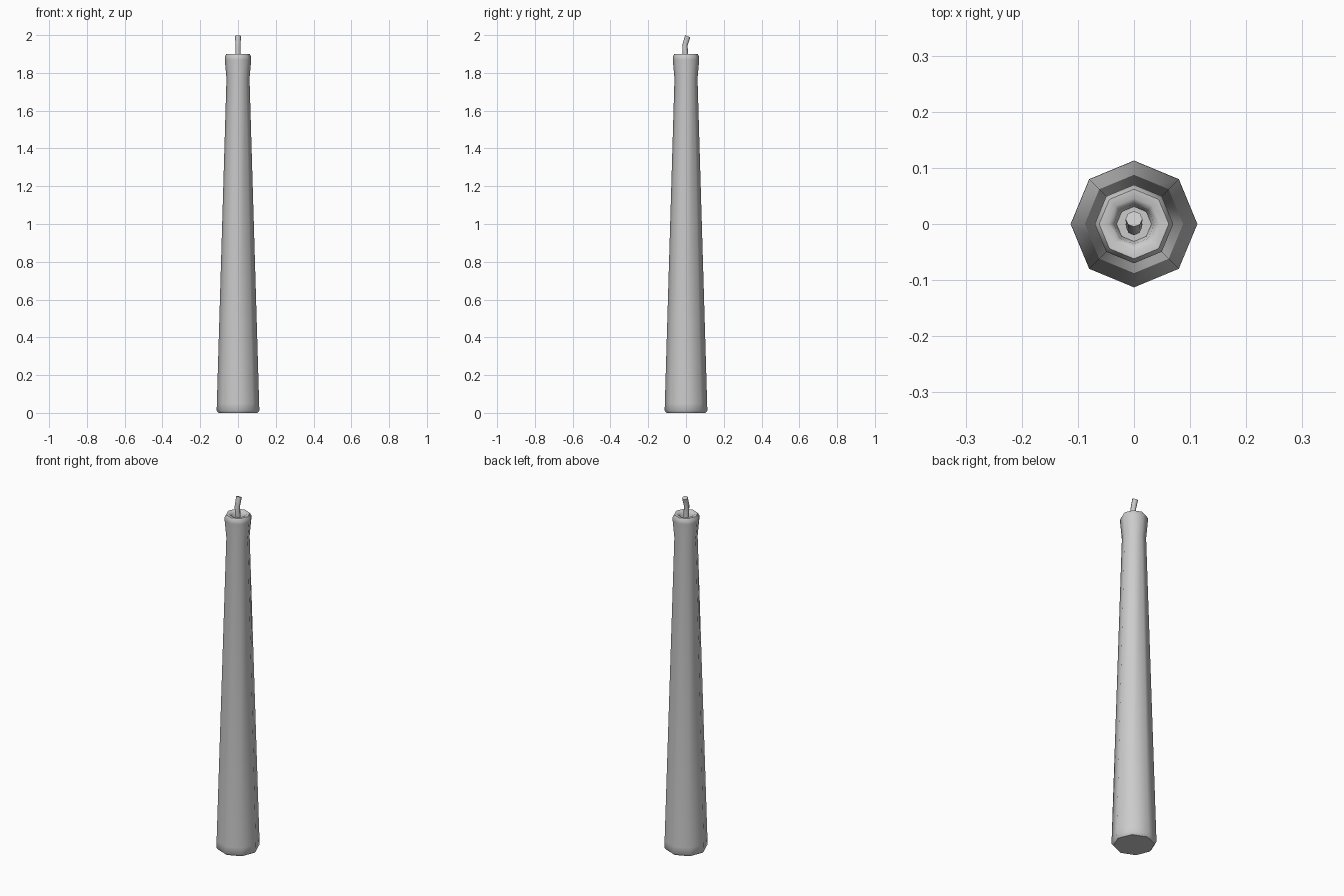
import bpy, bmesh, math
from mathutils import Vector

if "Cube" in bpy.data.objects:
    bpy.data.objects.remove(bpy.data.objects["Cube"])

SIDES = 8

def ring_mesh(name, rings, angle):
    """Loft rings of (centre, radius, tilt about x) and cap both ends."""
    bm = bmesh.new()
    loops = []
    for c, r, tilt in rings:
        loop = []
        for i in range(SIDES):
            a = 2 * math.pi * i / SIDES
            x, y = r * math.cos(a), r * math.sin(a)
            loop.append(bm.verts.new(Vector(c) + Vector((x, y * math.cos(tilt), y * math.sin(tilt)))))
        loops.append(loop)
    for lo, hi in zip(loops, loops[1:]):
        for i in range(SIDES):
            j = (i + 1) % SIDES
            bm.faces.new((lo[i], lo[j], hi[j], hi[i]))
    bm.faces.new(loops[0][::-1])
    bm.faces.new(loops[-1])
    bmesh.ops.recalc_face_normals(bm, faces=bm.faces)
    me = bpy.data.meshes.new(name)
    bm.to_mesh(me)
    bm.free()
    ob = bpy.data.objects.new(name, me)
    bpy.context.collection.objects.link(ob)
    bpy.ops.object.select_all(action='DESELECT')
    ob.select_set(True)
    bpy.context.view_layer.objects.active = ob
    bpy.ops.object.shade_smooth_by_angle(angle=math.radians(angle))
    return ob

# Tapered wax body with flared rim and a shallow melted well
profile = [(0.104, 0), (0.113, 0.012), (0.112, 0.05), (0.061, 1.77),
           (0.07, 1.87), (0.07, 1.885), (0.062, 1.9), (0.046, 1.9),
           (0.036, 1.89), (0.031, 1.865)]
ring_mesh("candle_body", [((0, 0, z), r, 0) for r, z in profile], 50)

# Bent wick
ring_mesh("wick", [((0, 0, 1.86), 0.015, 0),
                   ((0, -0.006, 1.945), 0.014, -0.1),
                   ((0, 0.009, 1.994), 0.015, -0.4)], 50)
